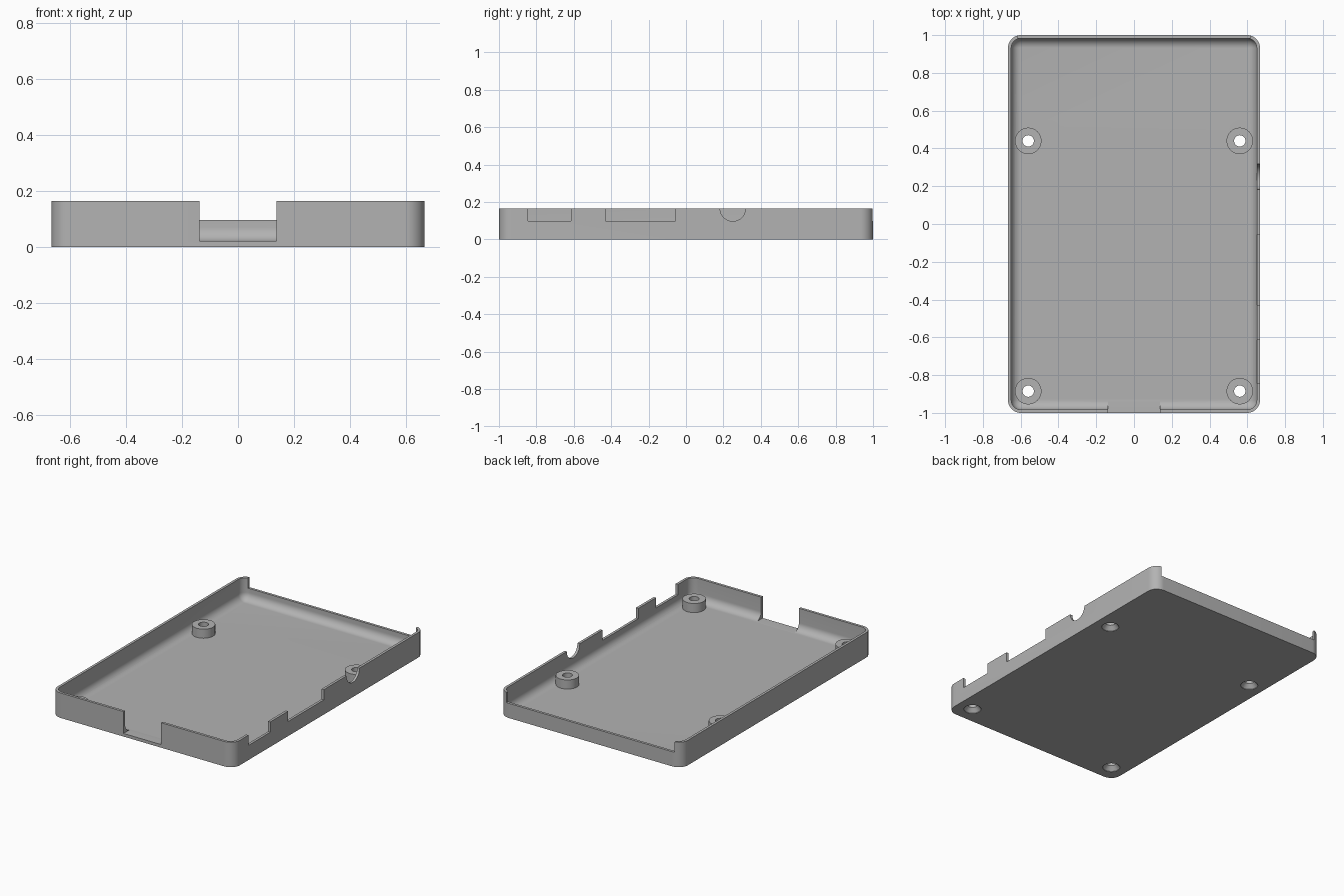
import bpy, bmesh
from math import sin, cos, pi, radians

if "Cube" in bpy.data.objects:
    bpy.data.objects.remove(bpy.data.objects["Cube"])

W, L, H = 0.667, 1.0, 0.165          # half width, half length, height
WALL, FLOOR, FILLET, CORNER = 0.017, 0.02, 0.05, 0.068
SILL = 0.097                         # lower edge of the port openings

grey = bpy.data.materials.new("plain grey")
grey.use_nodes = True
grey.diffuse_color = (0.45, 0.45, 0.45, 1)
grey.node_tree.nodes["Principled BSDF"].inputs["Base Color"].default_value = (0.45, 0.45, 0.45, 1)


def loft(name, rings):
    """Skin a stack of closed rings and cap both ends."""
    bm = bmesh.new()
    loops = [[bm.verts.new(p) for p in ring] for ring in rings]
    n = len(loops[0])
    for a, b in zip(loops, loops[1:]):
        for i in range(n):
            j = (i + 1) % n
            bm.faces.new((a[i], a[j], b[j], b[i]))
    bm.faces.new(loops[0][::-1])
    bm.faces.new(loops[-1])
    bmesh.ops.recalc_face_normals(bm, faces=bm.faces)
    mesh = bpy.data.meshes.new(name)
    bm.to_mesh(mesh)
    bm.free()
    mesh.materials.append(grey)
    ob = bpy.data.objects.new(name, mesh)
    bpy.context.collection.objects.link(ob)
    return ob


def rounded_ring(inset, z, steps=10):
    r = max(CORNER - inset, 0.001)
    cx, cy = W - inset - r, L - inset - r
    ring = []
    for q, (sx, sy) in enumerate(((1, 1), (-1, 1), (-1, -1), (1, -1))):
        for k in range(steps + 1):
            a = (q + k / steps) * pi / 2
            ring.append((sx * cx + r * cos(a), sy * cy + r * sin(a), z))
    return ring


def lathe(name, x, y, profile, steps=40):
    return loft(name, [[(x + r * cos(2 * pi * i / steps), y + r * sin(2 * pi * i / steps), z)
                        for i in range(steps)] for r, z in profile])


def block(name, x0, x1, y0, y1, z0, z1):
    return loft(name, [[(x0, y0, z), (x1, y0, z), (x1, y1, z), (x0, y1, z)] for z in (z0, z1)])


def combine(target, tool, operation):
    mod = target.modifiers.new(tool.name, "BOOLEAN")
    mod.object, mod.operation, mod.solver = tool, operation, "EXACT"
    bpy.context.view_layer.objects.active = target
    bpy.ops.object.modifier_apply(modifier=mod.name)
    bpy.data.objects.remove(tool)


# Tray shell: outer wall, rim, inner wall and rounded floor edge
rings = [rounded_ring(0, 0), rounded_ring(0, H), rounded_ring(WALL, H)]
for k in range(11):
    a = k / 10 * pi / 2
    rings.append(rounded_ring(WALL + FILLET * (1 - cos(a)), FLOOR + FILLET * (1 - sin(a))))
tray = loft("case_tray", rings)

# Openings: front slot, wide back opening, side ports and round side port
combine(tray, block("front_slot", -0.138, 0.138, -1.1, -0.9, FLOOR + 0.0005, 0.3), "DIFFERENCE")
combine(tray, block("back_opening", -0.615, 0.615, 0.9, 1.1, SILL, 0.3), "DIFFERENCE")
for y0, y1 in ((-0.845, -0.615), (-0.43, -0.055)):
    combine(tray, block("side_port", 0.6, 0.7, y0, y1, SILL, 0.3), "DIFFERENCE")
round_port = loft("round_port", [[(x, 0.25 + 0.068 * cos(pi * i / 20), H + 0.068 * sin(pi * i / 20))
                                  for i in range(40)] for x in (0.6, 0.7)])
combine(tray, round_port, "DIFFERENCE")

# Screw posts with countersunk through holes
spots = [(x, y) for x in (-0.56, 0.56) for y in (-0.885, 0.44)]
for x, y in spots:
    combine(tray, lathe("post", x, y, ((0.07, 0.01), (0.07, 0.08))), "UNION")
for x, y in spots:
    hole = lathe("screw_hole", x, y, ((0.053, -0.01), (0.053, 0.003), (0.03, 0.03), (0.03, 0.2)))
    combine(tray, hole, "DIFFERENCE")

# Smooth the curved walls, keep the edges crisp
bpy.ops.object.select_all(action="DESELECT")
tray.select_set(True)
bpy.context.view_layer.objects.active = tray
bpy.ops.object.shade_smooth_by_angle(angle=radians(30))
